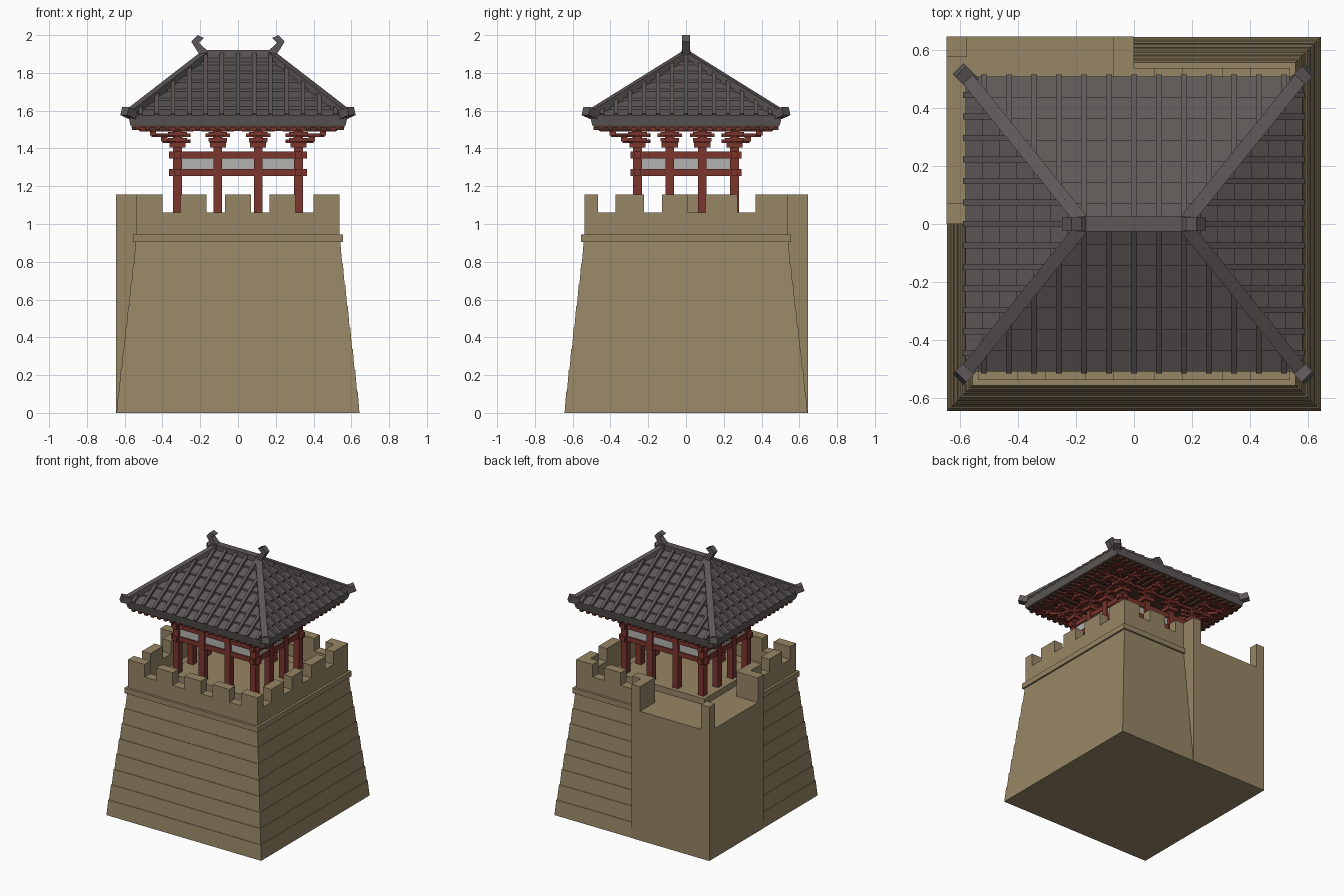
import bpy, bmesh
from mathutils import Vector, Matrix

if "Cube" in bpy.data.objects:
    bpy.data.objects.remove(bpy.data.objects["Cube"])


def material(name, rgb):
    m = bpy.data.materials.new(name)
    m.use_nodes = True
    m.diffuse_color = (*rgb, 1)
    bsdf = m.node_tree.nodes["Principled BSDF"]
    bsdf.inputs["Base Color"].default_value = (*rgb, 1)
    bsdf.inputs["Roughness"].default_value = 0.9
    return m


STONE = material("sandy stone", (0.31, 0.24, 0.13))
TILE = material("grey roof tile", (0.11, 0.098, 0.095))
RED = material("red timber", (0.2, 0.035, 0.026))
BROWN = material("dark brown timber", (0.09, 0.035, 0.024))
PANEL = material("pale plaster", (0.45, 0.45, 0.44))


def finish(bm, name, mat):
    bmesh.ops.recalc_face_normals(bm, faces=bm.faces)
    mesh = bpy.data.meshes.new(name)
    bm.to_mesh(mesh)
    bm.free()
    mesh.materials.append(mat)
    ob = bpy.data.objects.new(name, mesh)
    bpy.context.scene.collection.objects.link(ob)
    return ob


def box(bm, x, y, z):
    """Box from three (low, high) ranges."""
    mid = Vector([(r[0] + r[1]) / 2 for r in (x, y, z)])
    size = [abs(r[1] - r[0]) for r in (x, y, z)]
    bmesh.ops.create_cube(bm, size=1, matrix=Matrix.Translation(mid) @ Matrix.Diagonal((*size, 1)))


def block(bm, x, y, z, w, d, h):
    """Box centred in x and y, standing on z."""
    box(bm, (x - w / 2, x + w / 2), (y - d / 2, y + d / 2), (z, z + h))


def beam(bm, a, b, w, h):
    """Straight bar between two points, kept upright."""
    a, b = Vector(a), Vector(b)
    d = b - a
    rot = d.to_track_quat('Y', 'Z').to_matrix().to_4x4()
    bmesh.ops.create_cube(bm, size=1, matrix=Matrix.Translation((a + b) / 2) @ rot
                          @ Matrix.Diagonal((w, d.length, h, 1)))


def loft(bm, rings):
    """Skin a stack of rectangles given as (half x, half y, z)."""
    loops = [[bm.verts.new((sx * hx, sy * hy, z)) for sx, sy in ((-1, -1), (1, -1), (1, 1), (-1, 1))]
             for hx, hy, z in rings]
    for lo, hi in zip(loops, loops[1:]):
        for i in range(4):
            j = (i + 1) % 4
            bm.faces.new((lo[i], lo[j], hi[j], hi[i]))
    bm.faces.new(loops[0])
    bm.faces.new(loops[-1])


# Tower: battered courses with a fine ledge on each
bm = bmesh.new()
rings, courses, top = [], 8, 0.905
for k in range(courses):
    low, high = (0.643 - 0.105 * t / courses for t in (k, k + 1))
    rings += [(low, low, top * k / courses), (high + 0.004, high + 0.004, top * (k + 1) / courses)]
    if k < courses - 1:
        rings.append((high, high, top * (k + 1) / courses))
loft(bm, rings)
finish(bm, "tower_body", STONE)

bm = bmesh.new()
block(bm, 0, 0, 0.905, 1.11, 1.11, 0.04)
finish(bm, "tower_ledge", STONE)

FLOOR, SILL, CREST, W, T = 0.97, 1.06, 1.155, 0.537, 0.07
bm = bmesh.new()
block(bm, 0, 0, 0.94, 0.98, 0.98, FLOOR - 0.94)
block(bm, 0, 0, FLOOR, 0.74, 0.62, 0.045)
finish(bm, "tower_floor", STONE)


# Crenellated parapet, open at the corner bastion
def merlons(start, end, gaps):
    edges = [start] + [g + s * 0.048 for g in gaps if start < g < end for s in (-1, 1)] + [end]
    return list(zip(edges[::2], edges[1::2]))


X_GAPS, Y_GAPS = (-0.352, -0.118, 0.118, 0.352), (-0.42, -0.175, 0.055, 0.32)
bm = bmesh.new()
for side, start in ((-1, -W), (1, 0)):
    wall = sorted((side * W, side * (W - T)))
    for spans, z in (([(start, W)], (0.94, SILL)), (merlons(start, W, X_GAPS), (SILL, CREST))):
        for span in spans:
            box(bm, span, wall, z)
for side, end in ((1, W), (-1, 0)):
    wall = sorted((side * W, side * (W - T)))
    for spans, z in (([(-W, end)], (0.94, SILL)), (merlons(-W, end, Y_GAPS), (SILL, CREST))):
        for span in spans:
            box(bm, wall, span, z)
finish(bm, "parapet", STONE)

# Square corner bastion with end walls and a corner post
B = 0.645
bm = bmesh.new()
box(bm, (-B, 0), (0, B), (0, FLOOR))
box(bm, (-T, 0), (W - T, B), (FLOOR, CREST))
box(bm, (-B, T - W), (0, T), (FLOOR, CREST))
box(bm, (-B, T - B), (B - T, B), (FLOOR, CREST))
finish(bm, "corner_bastion", STONE)

# Pavilion columns, around the edge only
CX, CY = 0.32, 0.257
columns = [(x, y) for x in (-CX, -0.107, 0.107, CX) for y in (-CY, -0.086, 0.086, CY)
           if abs(x) == CX or abs(y) == CY]
bm = bmesh.new()
for x, y in columns:
    block(bm, x, y, FLOOR, 0.046, 0.046, 0.45)
finish(bm, "columns", RED)

# Tie beams and plaster panels
bm = bmesh.new()
panels = bmesh.new()
for s in (-1, 1):
    for z in (1.255, 1.348):
        block(bm, 0, s * CY, z, 0.73, 0.034, 0.036)
        block(bm, s * CX, 0, z, 0.034, 0.59, 0.036)
    block(panels, 0, s * CY, 1.285, 0.62, 0.014, 0.066)
    block(panels, s * CX, 0, 1.285, 0.014, 0.5, 0.066)
finish(bm, "tie_beams", RED)
finish(panels, "wall_panels", PANEL)

# Stepped bracket sets growing outward from each column
bm = bmesh.new()
for x, y in columns:
    sx = (x > 0) - (x < 0) if abs(x) == CX else 0
    sy = (y > 0) - (y < 0) if abs(y) == CY else 0
    block(bm, x, y, 1.405, 0.085, 0.085, 0.03)
    directions = {(sx, 0), (0, sy), (sx, sy)} - {(0, 0)}
    for k in range(3):
        z, reach, half = 1.438 + 0.031 * k, 0.07 + 0.06 * k, 0.045 + 0.02 * k
        block(bm, x, y, z - 0.02, 0.05, 0.05, 0.04)
        if sy:
            beam(bm, (x - half, y, z), (x + half, y, z), 0.026, 0.018)
        if sx:
            beam(bm, (x, y - half, z), (x, y + half, z), 0.026, 0.018)
        for dx, dy in directions:
            tx, ty = x + dx * reach, y + dy * reach
            beam(bm, (x - dx * 0.06, y - dy * 0.06, z), (tx, ty, z), 0.026, 0.018)
            block(bm, tx, ty, z, 0.034, 0.034, 0.024)
            if not (dx and dy):
                beam(bm, (tx - dy * 0.05, ty - dx * 0.05, z + 0.008),
                     (tx + dy * 0.05, ty + dx * 0.05, z + 0.008), 0.022, 0.018)
finish(bm, "bracket_sets", RED)

# Purlins, rafters and soffit under the eaves
bm = bmesh.new()
for s in (-1, 1):
    for out in (0, 0.19):
        block(bm, 0, s * (CY + out), 1.492, 2 * (CX + out), 0.026, 0.018)
        block(bm, s * (CX + out), 0, 1.492, 0.026, 2 * (CY + out), 0.018)
finish(bm, "purlins", RED)

bm = bmesh.new()
block(bm, 0, 0, 1.512, 1.13, 0.98, 0.014)
for s in (-1, 1):
    for i in range(-10, 11):
        block(bm, i * 0.053, s * 0.39, 1.497, 0.024, 0.2, 0.02)
    for i in range(-9, 10):
        block(bm, s * 0.455, i * 0.05, 1.497, 0.21, 0.024, 0.02)
finish(bm, "rafters_and_soffit", BROWN)

# Hipped roof in overlapping courses
EX, EY, RX, EZ, RISE = 0.58, 0.507, 0.17, 1.56, 0.33
bm = bmesh.new()
rings, rows = [(EX - 0.01, EY - 0.01, 1.522)], 7
for k in range(rows):
    for t, lift in ((k / rows, 0.014), ((k + 1) / rows, 0)):
        rings.append((EX + (RX - EX) * t, max(EY * (1 - t), 0.004), EZ + RISE * t + lift))
loft(bm, rings)
finish(bm, "roof_courses", TILE)

# Tile rolls running down each slope
bm = bmesh.new()
for s in (-1, 1):
    for i in range(-6, 7):
        x = i * 0.086
        t = min(1, (EX - abs(x)) / (EX - RX))
        beam(bm, (x, s * EY, EZ + 0.014), (x, s * EY * (1 - t), EZ + RISE * t + 0.014), 0.022, 0.028)
    for i in range(-6, 7):
        y = i * 0.074
        t = 1 - abs(y) / EY
        beam(bm, (s * EX, y, EZ + 0.014), (s * (EX + (RX - EX) * t), y, EZ + RISE * t + 0.014), 0.022, 0.028)
finish(bm, "tile_rolls", TILE)

# Ridge, hip ridges and upturned corner caps
bm = bmesh.new()
block(bm, 0, 0, 1.875, 0.39, 0.05, 0.045)
for sx in (-1, 1):
    for sy in (-1, 1):
        beam(bm, (sx * RX, 0, 1.893), (sx * 0.575, sy * 0.503, 1.58), 0.046, 0.045)
        beam(bm, (sx * 0.555, sy * 0.485, 1.578), (sx * 0.6, sy * 0.53, 1.598), 0.052, 0.045)
finish(bm, "roof_ridges", TILE)

# Forked finials on the ridge ends
PROFILE = ((0.16, 1.89), (0.2, 1.89), (0.247, 1.965), (0.215, 2.0), (0.18, 1.985), (0.207, 1.96), (0.165, 1.92))
for side, name in ((1, "left"), (-1, "right")):
    bm = bmesh.new()
    face = bm.faces.new([bm.verts.new((side * x, -0.022, z)) for x, z in PROFILE])
    ext = bmesh.ops.extrude_face_region(bm, geom=[face])["geom"]
    bmesh.ops.translate(bm, vec=(0, 0.044, 0), verts=[v for v in ext if isinstance(v, bmesh.types.BMVert)])
    finish(bm, name + "_ridge_finial", TILE)
